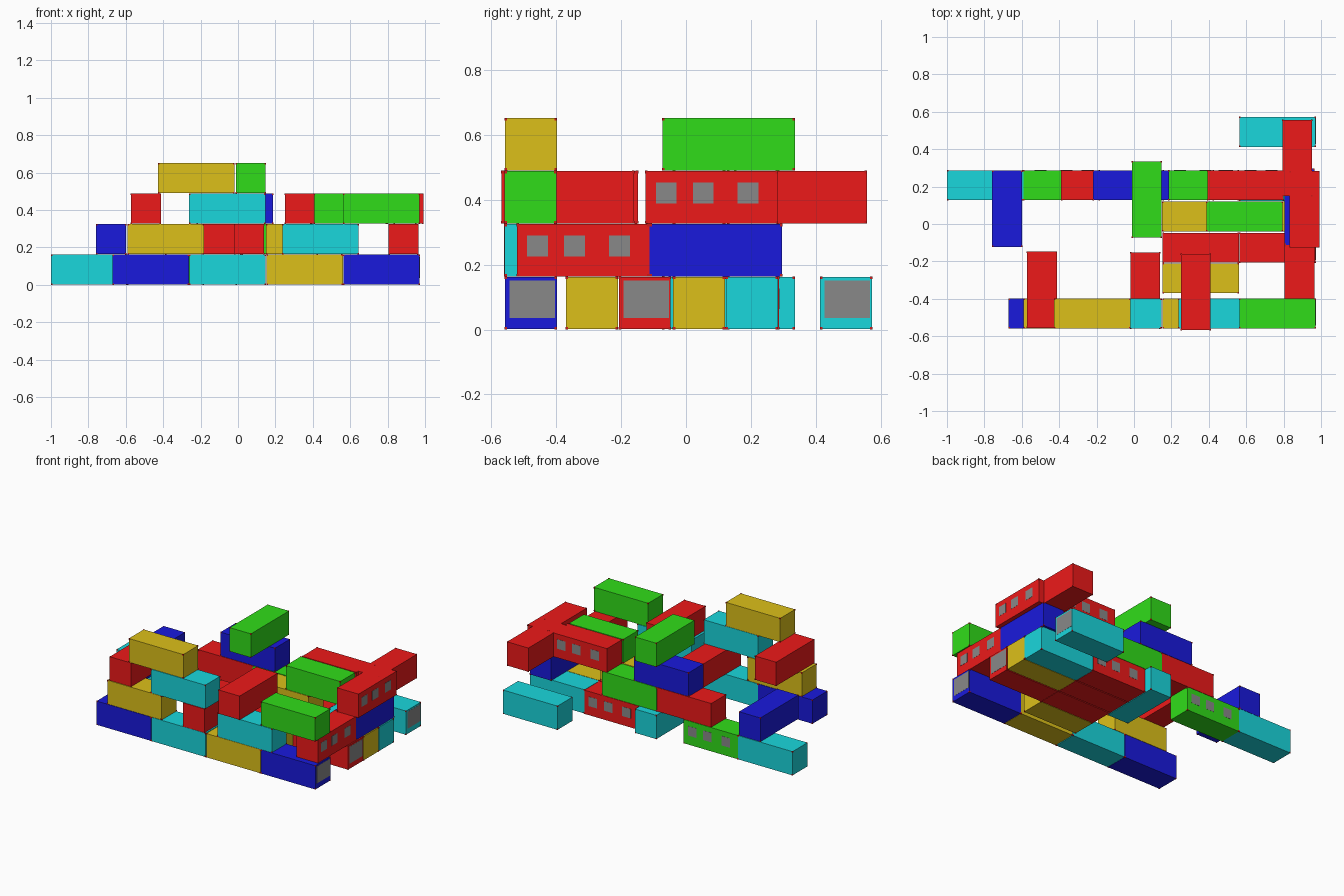
import bpy, bmesh
from mathutils import Matrix, Vector

if "Cube" in bpy.data.objects:
    bpy.data.objects.remove(bpy.data.objects["Cube"])

L, W, H = 0.408, 0.16, 0.161      # container length, width, height
PITCH = 0.163                     # storey height


def material(name, rgb):
    m = bpy.data.materials.new(name)
    m.diffuse_color = (*rgb, 1)
    m.use_nodes = True
    m.node_tree.nodes["Principled BSDF"].inputs["Base Color"].default_value = m.diffuse_color
    return m


MATS = {
    "red": material("red", (0.85, 0.01, 0.01)),
    "green": material("green", (0.03, 0.72, 0.01)),
    "blue": material("blue", (0.01, 0.01, 0.72)),
    "cyan": material("cyan", (0.01, 0.68, 0.72)),
    "yellow": material("yellow", (0.72, 0.53, 0.01)),
}
CORNER = material("corner_red", (0.6, 0.01, 0.01))
GLASS = material("window_grey", (0.25, 0.25, 0.25))


def box(bm, center, size, mat):
    m = Matrix.Translation(center) @ Matrix.Diagonal((*size, 1))
    verts = bmesh.ops.create_cube(bm, size=1, matrix=m)["verts"]
    for f in {f for v in verts for f in v.link_faces}:
        f.material_index = mat


def container(color, level, axis, x, y, side=None):
    """x, y = lower corner; axis = long direction; side = 'long' or 'end' glazing."""
    sx, sy = (L, W) if axis == "x" else (W, L)
    c = Vector((x + sx / 2, y + sy / 2, level * PITCH + 0.001 + H / 2))
    bm = bmesh.new()
    box(bm, (0, 0, 0), (sx, sy, H), 0)
    # corner fittings
    p, e = 0.008, 0.001
    for i in (-1, 1):
        for j in (-1, 1):
            for k in (-1, 1):
                box(bm, (i * (sx / 2 + e - p / 2), j * (sy / 2 + e - p / 2),
                         k * (H / 2 + e - p / 2)), (p, p, p), 1)
    # three small windows along the outward long side
    if side == "long":
        for o in (-0.14, -0.026, 0.112):
            if axis == "y":
                box(bm, (sx / 2, o, 0.013), (0.002, 0.064, 0.064), 2)
            else:
                box(bm, (-o, sy / 2, 0.013), (0.064, 0.002, 0.064), 2)
    # one large glazed end
    if side == "end":
        box(bm, (sx / 2, 0.004, 0.012), (0.002, 0.14, 0.115), 2)
    me = bpy.data.meshes.new("container")
    bm.to_mesh(me)
    bm.free()
    for m in (MATS[color], CORNER, GLASS):
        me.materials.append(m)
    ob = bpy.data.objects.new(f"{color}_container_level_{level}", me)
    ob.location = c
    bpy.context.collection.objects.link(ob)


LAYOUT = [
    # ground floor: front row
    ("blue", 0, "x", -0.67, -0.558), ("cyan", 0, "x", -0.26, -0.558),
    ("yellow", 0, "x", 0.153, -0.558), ("blue", 0, "x", 0.563, -0.558, "end"),
    # ground floor: middle rows
    ("yellow", 0, "x", 0.153, -0.37),
    ("red", 0, "x", 0.153, -0.207), ("red", 0, "x", 0.563, -0.207, "end"),
    ("red", 0, "x", 0.153, -0.04), ("yellow", 0, "x", 0.563, -0.04),
    # ground floor: back rows
    ("cyan", 0, "x", -1.0, 0.127), ("green", 0, "x", -0.592, 0.127, "long"),
    ("cyan", 0, "y", -0.012, -0.073), ("red", 0, "x", 0.153, 0.127, "long"),
    ("cyan", 0, "x", 0.563, 0.123), ("cyan", 0, "x", 0.563, 0.413, "end"),
    # first floor
    ("blue", 1, "y", -0.758, -0.122), ("yellow", 1, "x", -0.59, -0.558),
    ("red", 1, "y", -0.02, -0.56), ("red", 1, "x", -0.39, 0.127),
    ("green", 1, "x", 0.02, 0.127), ("yellow", 1, "x", 0.15, -0.04),
    ("cyan", 1, "x", 0.237, -0.559), ("red", 1, "y", 0.805, -0.521, "long"),
    ("blue", 1, "y", 0.805, -0.112),
    # second floor
    ("red", 2, "y", -0.573, -0.556), ("cyan", 2, "x", -0.262, -0.559),
    ("blue", 2, "x", -0.22, 0.127), ("red", 2, "y", 0.25, -0.568),
    ("green", 2, "x", 0.563, -0.559), ("green", 2, "x", 0.387, -0.04),
    ("red", 2, "x", 0.392, 0.127, "long"),
    ("red", 2, "y", 0.832, -0.125, "long"), ("red", 2, "y", 0.793, 0.149),
    # third floor
    ("yellow", 3, "x", -0.428, -0.558), ("green", 3, "y", -0.012, -0.073),
]
for item in LAYOUT:
    container(*item)
